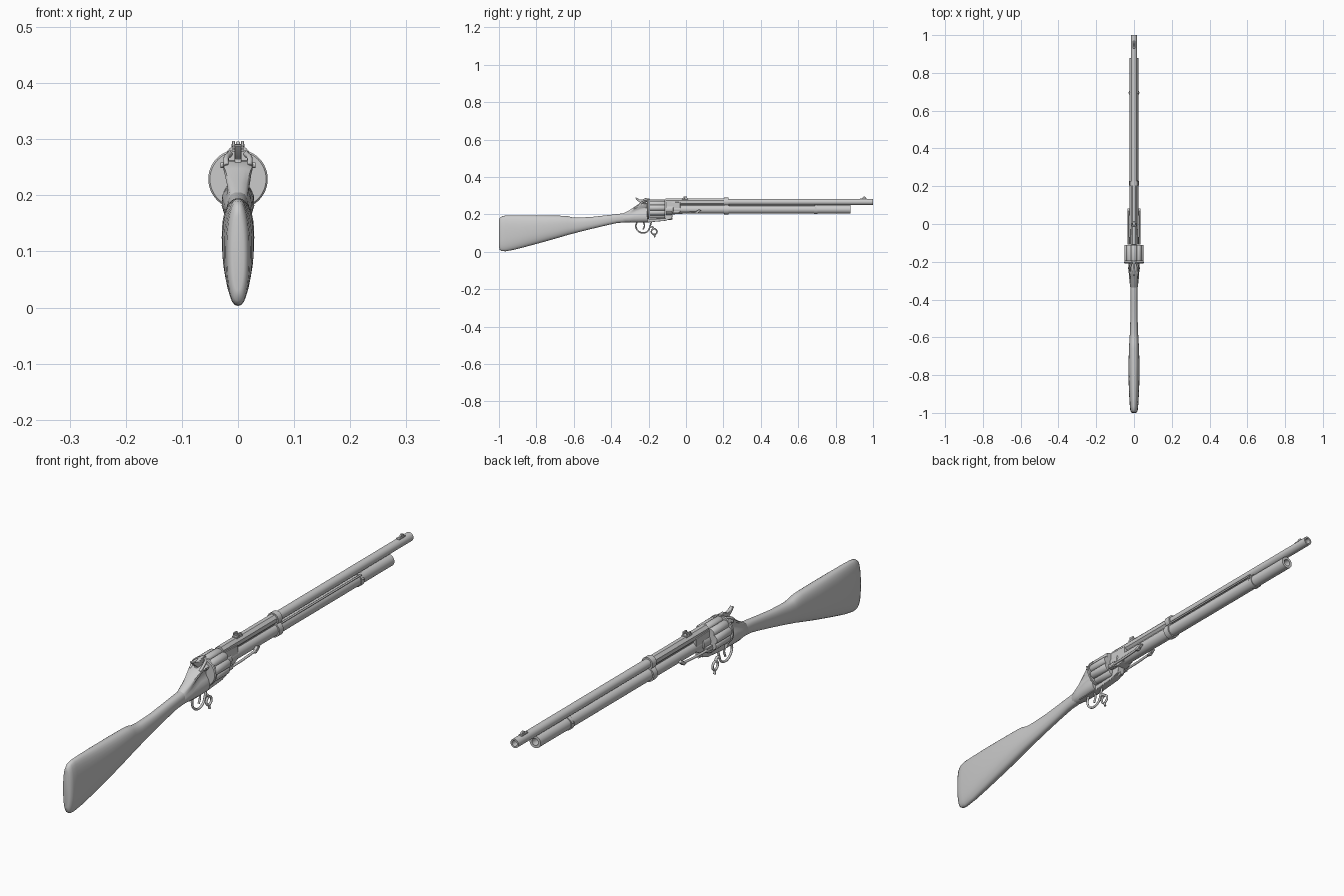
import bpy, bmesh, math
from mathutils import Vector

if "Cube" in bpy.data.objects:
    bpy.data.objects.remove(bpy.data.objects["Cube"])


def finish(name, bm, angle=35):
    bmesh.ops.recalc_face_normals(bm, faces=bm.faces)
    me = bpy.data.meshes.new(name)
    bm.to_mesh(me)
    bm.free()
    ob = bpy.data.objects.new(name, me)
    bpy.context.collection.objects.link(ob)
    bpy.ops.object.select_all(action='DESELECT')
    bpy.context.view_layer.objects.active = ob
    ob.select_set(True)
    bpy.ops.object.shade_smooth_by_angle(angle=math.radians(angle))
    return ob


def loft(name, rings, closed=False, angle=35):
    """Skin a list of equal-length point rings; cap the ends unless closed."""
    bm = bmesh.new()
    vs = [[bm.verts.new(p) for p in r] for r in rings]
    n = len(vs[0])
    pairs = list(zip(vs, vs[1:])) + ([(vs[-1], vs[0])] if closed else [])
    for a, b in pairs:
        for i in range(n):
            j = (i + 1) % n
            bm.faces.new((a[i], a[j], b[j], b[i]))
    if not closed:
        bm.faces.new(vs[0])
        bm.faces.new(vs[-1])
    return finish(name, bm, angle)


def lathe(name, prof, x, z, n=32, turn=0.0):
    """Closed loop of (y, radius) spun about a y-parallel axis."""
    rings = [[(x + r * math.cos(t), y, z + r * math.sin(t))
              for t in [turn + 2 * math.pi * i / n for i in range(n)]] for y, r in prof]
    return loft(name, rings, closed=True)


def pipe(name, y0, y1, r, ri, z, n=32, turn=0.0, x=0):
    return lathe(name, [(y0, r), (y1, r), (y1, ri), (y0, ri)], x, z, n, turn)


def plate(name, pts, hw, x=0, bev=0.0015):
    """Side profile of (y, z) points given a half thickness."""
    ob = loft(name, [[(x + s * hw, y, z) for y, z in pts] for s in (-1, 1)])
    m = ob.modifiers.new('Bevel', 'BEVEL')
    m.width, m.segments, m.limit_method = bev, 2, 'ANGLE'
    return ob


def box(name, y0, y1, z0, z1, hw, x=0):
    return plate(name, [(y0, z0), (y1, z0), (y1, z1), (y0, z1)], hw, x)


def wire(name, pts, r, cyclic=False):
    cu = bpy.data.curves.new(name, 'CURVE')
    cu.dimensions, cu.bevel_depth, cu.bevel_resolution = '3D', r, 3
    cu.use_fill_caps = True
    sp = cu.splines.new('BEZIER')
    sp.bezier_points.add(len(pts) - 1)
    for b, p in zip(sp.bezier_points, pts):
        b.co = Vector(p)
        b.handle_left_type = b.handle_right_type = 'AUTO'
    sp.use_cyclic_u, sp.resolution_u = cyclic, 8
    ob = bpy.data.objects.new(name, cu)
    bpy.context.collection.objects.link(ob)
    return ob


# shoulder stock: y, bottom, top, half width
stations = [(-1.0, .03, .165, .010), (-.997, .012, .180, .016), (-.985, .004, .190, .020),
            (-.965, .003, .194, .022), (-.92, .011, .195, .025), (-.85, .029, .195, .028),
            (-.75, .056, .194, .029), (-.66, .082, .193, .027), (-.63, .091, .191, .025),
            (-.61, .096, .185, .024), (-.58, .104, .183, .022), (-.5, .124, .187, .019),
            (-.42, .143, .196, .018), (-.37, .154, .202, .018), (-.32, .158, .207, .019)]
rings = []
for y, b, t, w in stations:
    ring = []
    for i in range(32):
        a = 2 * math.pi * i / 32
        c, s = math.cos(a), math.sin(a)
        ring.append((w * math.copysign(abs(c) ** .85, c), y,
                     (b + t) / 2 + (t - b) / 2 * math.copysign(abs(s) ** .85, s)))
    rings.append(ring)
loft('stock', rings, angle=50)

# receiver: waisted section, swelling forward to the recoil shield
half = [(.0, 0), (.55, .01), (.85, .08), (1, .22), (.97, .4), (.75, .52), (.5, .64),
        (.5, .74), (.9, .87), (.93, .95), (.6, 1)]
rings = []
for y, b, t, w, k in [(-.345, .162, .198, .014, 0), (-.335, .158, .206, .020, .1),
                      (-.30, .157, .224, .025, .3), (-.265, .158, .248, .028, .7),
                      (-.245, .159, .260, .029, 1), (-.205, .160, .262, .029, 1)]:
    side = []
    for hx, v in half:
        full = math.sqrt(max(0, 1 - (2 * v - 1) ** 2)) * .95 + .05
        side.append((w * (hx * k + full * (1 - k)), y, b + v * (t - b)))
    rings.append(side + [(-x, yy, z) for x, yy, z in reversed(side[1:])])
loft('receiver', rings, angle=40)
lathe('recoil_shield', [(-.208, .001), (-.208, .050), (-.205, .053), (-.198, .053), (-.198, .001)],
      0, .229, 48)

# fluted cylinder with nine chambers
pts = []
for i in range(144):
    a = 2 * math.pi * i / 144
    lobe = abs(math.cos(4.5 * a))
    pts.append((a, .043 + .009 * lobe ** .6))
loft('revolving_cylinder', [[(s * r * math.sin(a), y, .229 + s * r * math.cos(a)) for a, r in pts]
                            for y, s in ((-.196, .97), (-.193, 1), (-.116, 1), (-.111, .95))])

# frame strap beneath the cylinder and barrel lug
plate('lower_frame', [(-.3, .157), (-.2, .158), (-.11, .166), (-.075, .178), (-.07, .21),
                      (-.108, .21), (-.11, .178), (-.21, .176), (-.3, .18)], .014)
plate('barrel_lug', [(-.109, .2), (-.06, .2), (-.03, .215), (-.03, .265), (-.109, .268)], .021)
box('barrel_web', -.10, .21, .240, .258, .009)

# barrels
pipe('upper_barrel_breech', -.109, .21, .0185, .009, .267, 8, math.pi / 8)
pipe('upper_barrel', .2, 1.0, .0165, .0105, .267)
pipe('lower_barrel', -.109, .88, .0225, .013, .227)
lathe('lower_breech_collar', [(-.108, .02), (-.108, .026), (-.07, .026), (-.065, .02)], 0, .227)

# band joining both barrels, and the forward band on the lower one
pipe('upper_band', .203, .227, .0225, .015, .267)
pipe('lower_band', .203, .227, .0275, .020, .227)
pipe('forward_band', .685, .703, .0255, .020, .227)
plate('forward_latch', [(.675, .245), (.705, .245), (.703, .256), (.69, .256)], .006)
wire('forward_band_pin', [(-.029, .694, .235), (.029, .694, .235)], .004)
wire('cleaning_rod', [(.019, .23, .249), (.019, .69, .249)], .0035)

# side rods with turned-out ends
for s, side in ((1, 'right'), (-1, 'left')):
    wire(side + '_side_rod', [(s * .030, -.108, .206), (s * .030, -.02, .208),
                              (s * .030, .07, .214)], .0045)
    plate(side + '_rod_catch', [(.045, .208), (.06, .205), (.082, .222), (.068, .226)], .006, s * .029)
    box(side + '_rod_guide', -.108, -.075, .198, .216, .006, s * .027)
wire('lower_pivot_rod', [(0, -.12, .174), (0, -.072, .178)], .006)

# sights
box('rear_sight_base', -.022, .012, .280, .288, .010)
box('rear_sight_leaf', -.012, -.006, .286, .292, .012)
for s, side in ((1, 'right'), (-1, 'left')):
    box(side + '_sight_ear', -.014, .006, .287, .297, .003, s * .008)
plate('front_sight', [(.935, .28), (.965, .28), (.96, .294), (.95, .296)], .0035)
box('front_sight_base', .93, .968, .278, .286, .007)

# hammer with a raised curling spur
plate('hammer', [(-.248, .25), (-.215, .25), (-.212, .268), (-.196, .277), (-.196, .286),
                 (-.218, .287), (-.236, .279), (-.25, .281), (-.266, .291), (-.272, .288),
                 (-.258, .272), (-.246, .264)], .0065)
for s in (-1, 1):
    wire('nipple_guard', [(s * .02, -.25, .252), (s * .021, -.232, .266), (s * .014, -.205, .274)], .005)
wire('hammer_screw', [(-.031, -.232, .254), (.031, -.232, .254)], .005)

# trigger, guard and finger ring
wire('trigger_guard', [(0, -.262, .16), (0, -.268, .135), (0, -.252, .109), (0, -.225, .102),
                       (0, -.203, .113), (0, -.192, .137), (0, -.185, .162)], .0042)
wire('trigger', [(0, -.228, .162), (0, -.222, .14), (0, -.229, .120)], .0038)
wire('guard_spur', [(0, -.195, .130), (0, -.182, .134), (0, -.171, .122)], .005)
ring = [(0, -.170 + .015 * math.cos(i * math.pi / 4), .108 + .015 * math.sin(i * math.pi / 4))
        for i in range(8)]
wire('finger_ring', ring, .0042, True)
wire('finger_ring_tail', [(0, -.170, .094), (0, -.166, .078)], .0045)
